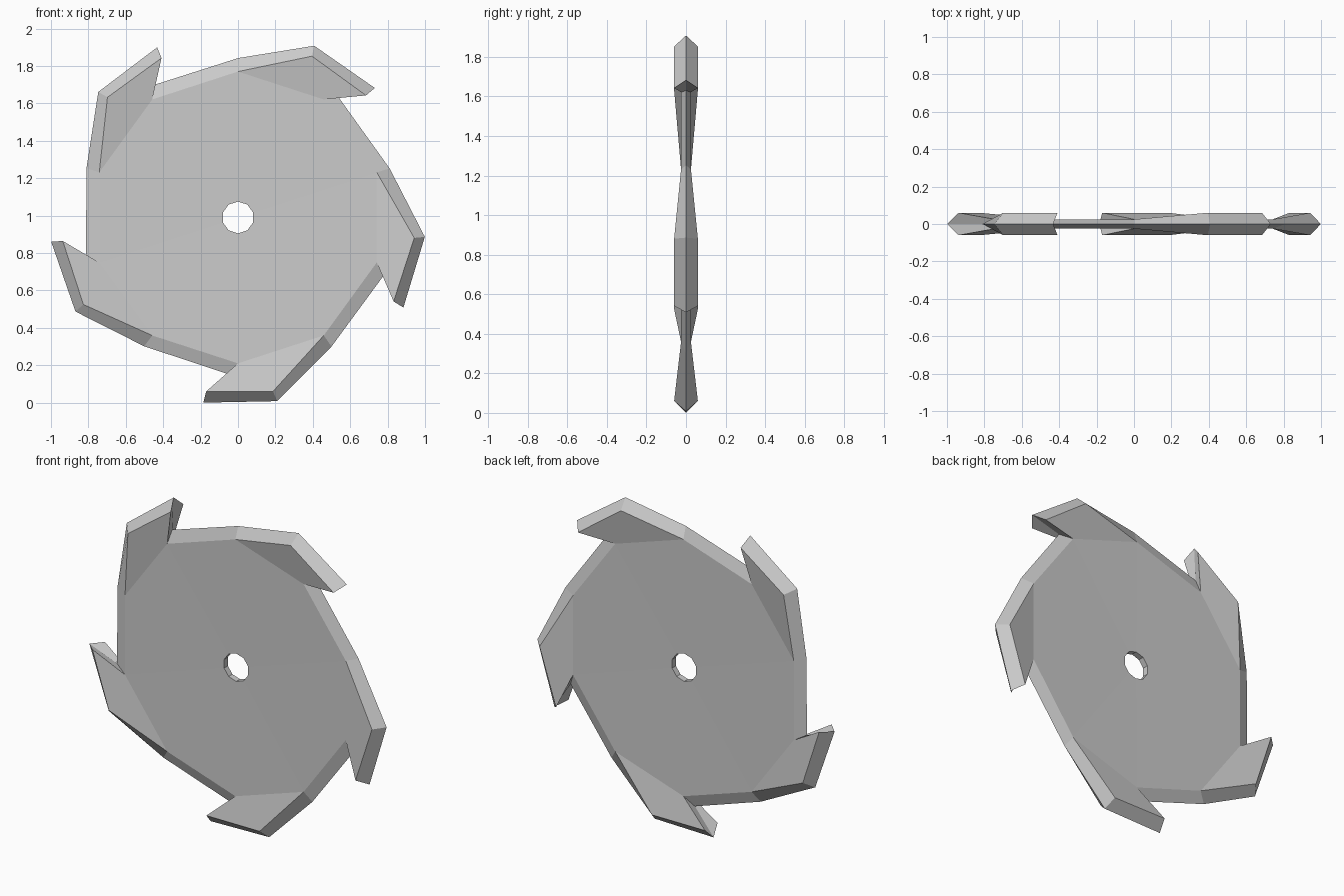
import bpy, bmesh
from math import cos, sin, pi

if "Cube" in bpy.data.objects:
    bpy.data.objects.remove(bpy.data.objects["Cube"])

CZ = 0.99          # height of the blade centre
TEETH = 5
R = 0.78           # radius of the ten-sided flat disc
HOLE = 0.085       # radius of the arbor hole

bm = bmesh.new()


def ring(x, y, z):
    """One profile point (relative to the centre) repeated around the blade."""
    out = []
    for k in range(TEETH):
        a = 2 * pi * k / TEETH
        out.append(bm.verts.new((x * cos(a) - z * sin(a), y, x * sin(a) + z * cos(a) + CZ)))
    return out


def polar(r, deg):
    a = deg * pi / 180
    return r * cos(a), r * sin(a)


# central cutting ridge: tooth tip, heel, back, notch
tip, heel = ring(-0.185, 0, -0.99), ring(0.21, 0, -0.982)
back, notch = ring(0.5, 0, -0.69), ring(-0.06, 0, -0.835)

hole_rings = []
for s in (-1, 1):
    # points of one side face
    f_tip, f_heel = ring(-0.17, s * 0.06, -0.93), ring(0.187, s * 0.06, -0.93)
    x0, z0 = polar(R, -90)
    x1, z1 = polar(R, -54)
    f_root, f_back = ring(x0, s * 0.025, z0), ring(x1, s * 0.025, z1)
    x0, z0 = polar(HOLE, -90)
    x1, z1 = polar(HOLE, -54)
    h0, h1 = ring(x0, s * 0.018, z0), ring(x1, s * 0.018, z1)
    hole_rings.append([v for pair in zip(h0, h1) for v in pair])

    for k in range(TEETH):
        n = (k + 1) % TEETH
        # tooth flank and bevels
        bm.faces.new((f_root[k], f_tip[k], f_heel[k], f_back[k]))
        bm.faces.new((f_tip[k], tip[k], heel[k], f_heel[k]))
        bm.faces.new((f_heel[k], heel[k], back[k], f_back[k]))
        bm.faces.new((f_back[k], back[k], notch[n], f_root[n]))
        bm.faces.new((f_root[k], notch[k], tip[k], f_tip[k]))
        # disc
        bm.faces.new((h0[k], f_root[k], f_back[k], h1[k]))
        bm.faces.new((h1[k], f_back[k], f_root[n], h0[n]))

# hole wall
a, b = hole_rings
for i in range(len(a)):
    j = (i + 1) % len(a)
    bm.faces.new((a[i], a[j], b[j], b[i]))

bmesh.ops.recalc_face_normals(bm, faces=bm.faces[:])
mesh = bpy.data.meshes.new("saw_blade")
bm.to_mesh(mesh)
bm.free()
bpy.context.collection.objects.link(bpy.data.objects.new("saw_blade", mesh))
